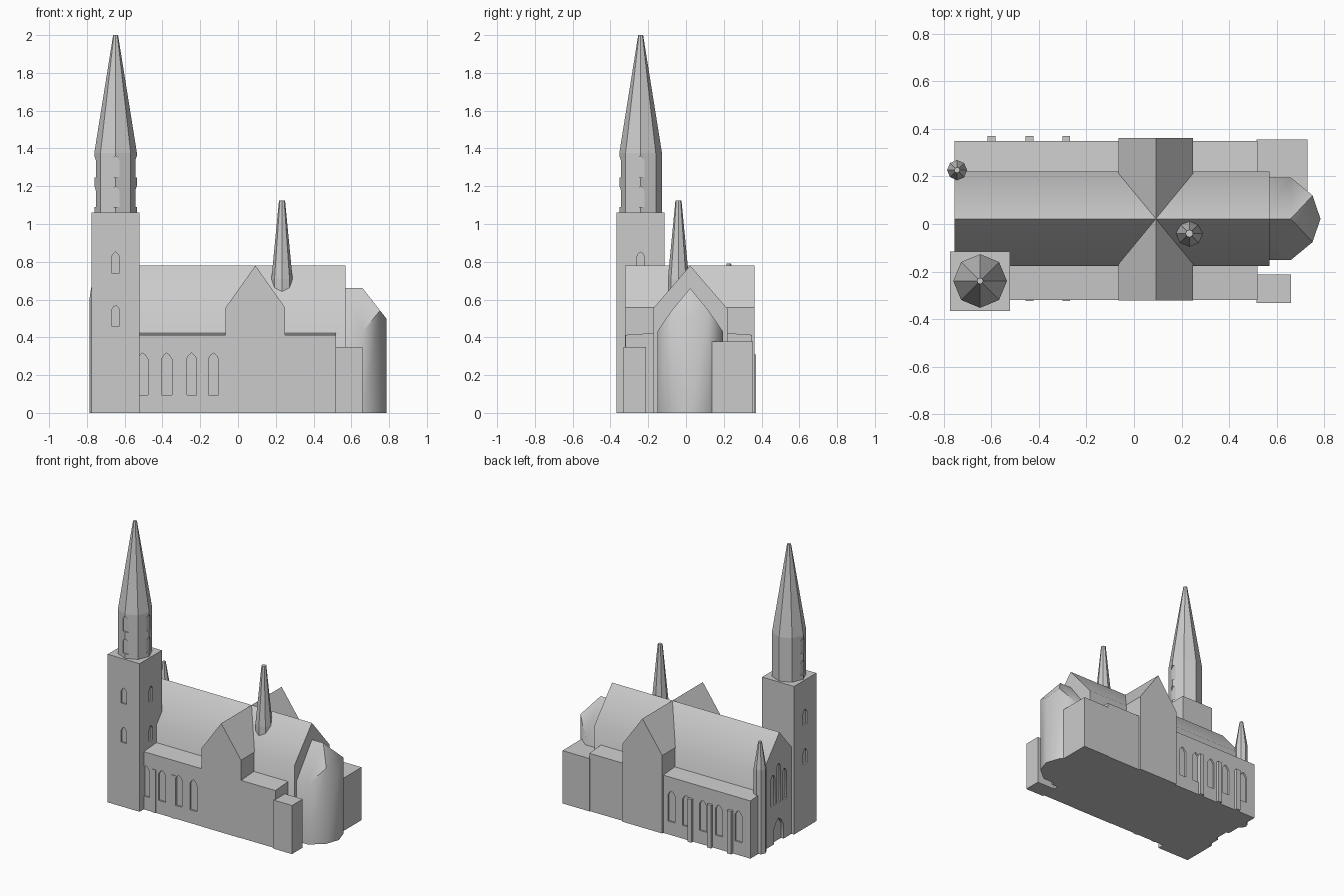
import bpy, bmesh, math
from mathutils import Vector

if "Cube" in bpy.data.objects:
    bpy.data.objects.remove(bpy.data.objects["Cube"])

stone = bpy.data.materials.new("grey stone")
stone.diffuse_color = (0.6, 0.6, 0.6, 1)
stone.use_nodes = True
stone.node_tree.nodes["Principled BSDF"].inputs["Base Color"].default_value = stone.diffuse_color


def make(name, bm, smooth=False):
    bmesh.ops.recalc_face_normals(bm, faces=bm.faces)
    me = bpy.data.meshes.new(name)
    bm.to_mesh(me)
    bm.free()
    ob = bpy.data.objects.new(name, me)
    bpy.context.collection.objects.link(ob)
    me.materials.append(stone)
    if smooth:
        smooth_by_angle(ob)
    return ob


def smooth_by_angle(ob):
    bpy.ops.object.select_all(action='DESELECT')
    ob.select_set(True)
    bpy.context.view_layer.objects.active = ob
    bpy.ops.object.shade_smooth_by_angle(angle=math.radians(42))


def prism(bm, pts, axis, a, b):
    """Extrude a 2D profile along an axis from a to b."""
    def place(p, t):
        u, v = p
        return {'x': (t, u, v), 'y': (u, t, v), 'z': (u, v, t)}[axis]
    lo = [bm.verts.new(place(p, a)) for p in pts]
    hi = [bm.verts.new(place(p, b)) for p in pts]
    bm.faces.new(lo)
    bm.faces.new(hi)
    n = len(pts)
    for i in range(n):
        j = (i + 1) % n
        bm.faces.new((lo[i], lo[j], hi[j], hi[i]))


def solid(name, pts, axis, a, b, smooth=False):
    bm = bmesh.new()
    prism(bm, pts, axis, a, b)
    return make(name, bm, smooth)


def box(name, x0, x1, y0, y1, z0, z1):
    return solid(name, [(x0, y0), (x1, y0), (x1, y1), (x0, y1)], 'z', z0, z1)


def turret(name, x, y, rings):
    """Octagonal stack of (radius, height) rings with corners on the axes."""
    bm = bmesh.new()
    loops = [[bm.verts.new((x + r * math.cos(k * math.pi / 4),
                            y + r * math.sin(k * math.pi / 4), z)) for k in range(8)]
             for r, z in rings]
    for a, b in zip(loops, loops[1:]):
        for k in range(8):
            bm.faces.new((a[k], a[(k + 1) % 8], b[(k + 1) % 8], b[k]))
    bm.faces.new(loops[0])
    bm.faces.new(loops[-1])
    return make(name, bm)


def recess(ob, openings, smooth=False):
    """Cut pointed openings: (axis, from, to, centre, width, bottom, top)."""
    bm = bmesh.new()
    for axis, a, b, c, w, z0, z1 in openings:
        h, s = w / 2, z1 - w * 0.6
        prism(bm, [(c - h, z0), (c + h, z0), (c + h, s), (c + h * 0.5, z1 - w * 0.2),
                   (c, z1), (c - h * 0.5, z1 - w * 0.2), (c - h, s)], axis, a, b)
    cutter = make("window_cutter", bm)
    cutter.hide_render = True
    mod = ob.modifiers.new("openings", 'BOOLEAN')
    mod.operation = 'DIFFERENCE'
    mod.solver = 'EXACT'
    mod.object = cutter
    dg = bpy.context.evaluated_depsgraph_get()
    me = bpy.data.meshes.new_from_object(ob.evaluated_get(dg))
    ob.modifiers.clear()
    ob.data = me
    bpy.data.objects.remove(cutter)
    if smooth:
        smooth_by_angle(ob)


MID, RIDGE, EAVE = 0.022, 0.78, 0.55

# Nave with steep gable roof, west windows and door
nave = solid("nave", [(-0.176, 0), (0.22, 0), (0.22, EAVE), (MID, RIDGE), (-0.176, EAVE)],
             'x', -0.755, 0.57)
recess(nave, [('x', -0.8, -0.743, 0.095, 0.045, 0.28, 0.50),
              ('x', -0.8, -0.743, 0.03, 0.045, 0.28, 0.56),
              ('x', -0.8, -0.743, -0.035, 0.045, 0.28, 0.50),
              ('x', -0.8, -0.735, 0.03, 0.11, -0.05, 0.17)], True)

# Transept crossing the nave
TX = 0.092
solid("transept", [(TX - 0.157, 0), (TX + 0.157, 0), (TX + 0.157, EAVE + 0.008),
                   (TX, RIDGE), (TX - 0.157, EAVE + 0.008)], 'y', -0.322, 0.362)

# Side aisles with recessed windows between slim buttresses
bays = [-0.13, -0.246, -0.378, -0.505, -0.66]
for name, outer, inner in (("front_aisle", -0.32, -0.15), ("back_aisle", 0.35, 0.2)):
    aisle = solid(name, [(outer, 0), (inner, 0), (inner, 0.424), (outer, 0.413)],
                  'x', -0.755, 0.52)
    s = 1 if outer > 0 else -1
    n = 5 if s > 0 else 4
    recess(aisle, [('y', outer - s * 0.012, outer + s * 0.05, c, 0.055, 0.095, 0.317)
                   for c in bays[:n]])
    for x in (-0.6, -0.44, -0.285)[3 - (3 if s > 0 else 2):]:
        y0, y1 = sorted((outer - s * 0.02, outer + s * (0.02 if s > 0 else 0.005)))
        box(name + "_buttress", x - 0.016, x + 0.016, y0, y1, 0, 0.308)

# Apse with faceted end and hipped roof
plan = [(0.55, -0.174, 0.43), (0.66, -0.174, 0.43), (0.752, -0.098, 0.542),
        (0.785, 0, 0.5), (0.752, 0.098, 0.542), (0.66, 0.174, 0.43), (0.55, 0.174, 0.43)]
bm = bmesh.new()
low = [bm.verts.new((x, y + MID, 0)) for x, y, z in plan]
top = [bm.verts.new((x, y + MID, z)) for x, y, z in plan]
r0 = bm.verts.new((0.55, MID, 0.66))
r1 = bm.verts.new((0.66, MID, 0.66))
bm.faces.new(low)
for i in range(6):
    bm.faces.new((low[i], low[i + 1], top[i + 1], top[i]))
bm.faces.new((low[6], low[0], top[0], r0, top[6]))
bm.faces.new((top[0], top[1], top[2], r1, r0))
bm.faces.new((top[2], top[3], top[4], r1))
bm.faces.new((top[4], top[5], top[6], r0, r1))
make("apse", bm, True)

# Low annexes beside the apse
box("back_annex", 0.515, 0.73, 0.135, 0.355, 0, 0.378)
box("front_annex", 0.515, 0.66, -0.332, -0.212, 0, 0.348)

# Square bell tower
BX, BY = -0.648, -0.24
tower = box("bell_tower", -0.775, -0.522, -0.367, -0.115, 0, 1.06)
cuts = []
for z0, z1 in ((0.46, 0.57), (0.74, 0.852)):
    cuts += [('y', -0.5, -0.355, BX, 0.042, z0, z1),
             ('x', -0.9, -0.763, BY, 0.042, z0, z1),
             ('x', -0.534, -0.4, BY, 0.042, z0, z1)]
recess(tower, cuts)

# Octagonal belfry and spire, with openings cut into its corners
R = 0.113
spire = turret("belfry_and_spire", BX, BY, [(R, 1.05), (R, 1.375), (0.013, 2.0)])
cuts = []
for z0, z1 in ((1.09, 1.2), (1.247, 1.36)):
    cuts += [('y', BY - 0.2, BY - R + 0.012, BX, 0.042, z0, z1),
             ('x', BX - 0.2, BX - R + 0.012, BY, 0.042, z0, z1),
             ('x', BX + R - 0.012, BX + 0.2, BY, 0.042, z0, z1)]
recess(spire, cuts)

# Ridge turret and west stair turret
turret("ridge_turret", 0.233, -0.04, [(0.056, 0.55), (0.056, 0.71), (0.016, 1.125)])
turret("west_turret", -0.745, 0.227, [(0.042, 0), (0.042, 0.6), (0.012, 0.79)])
